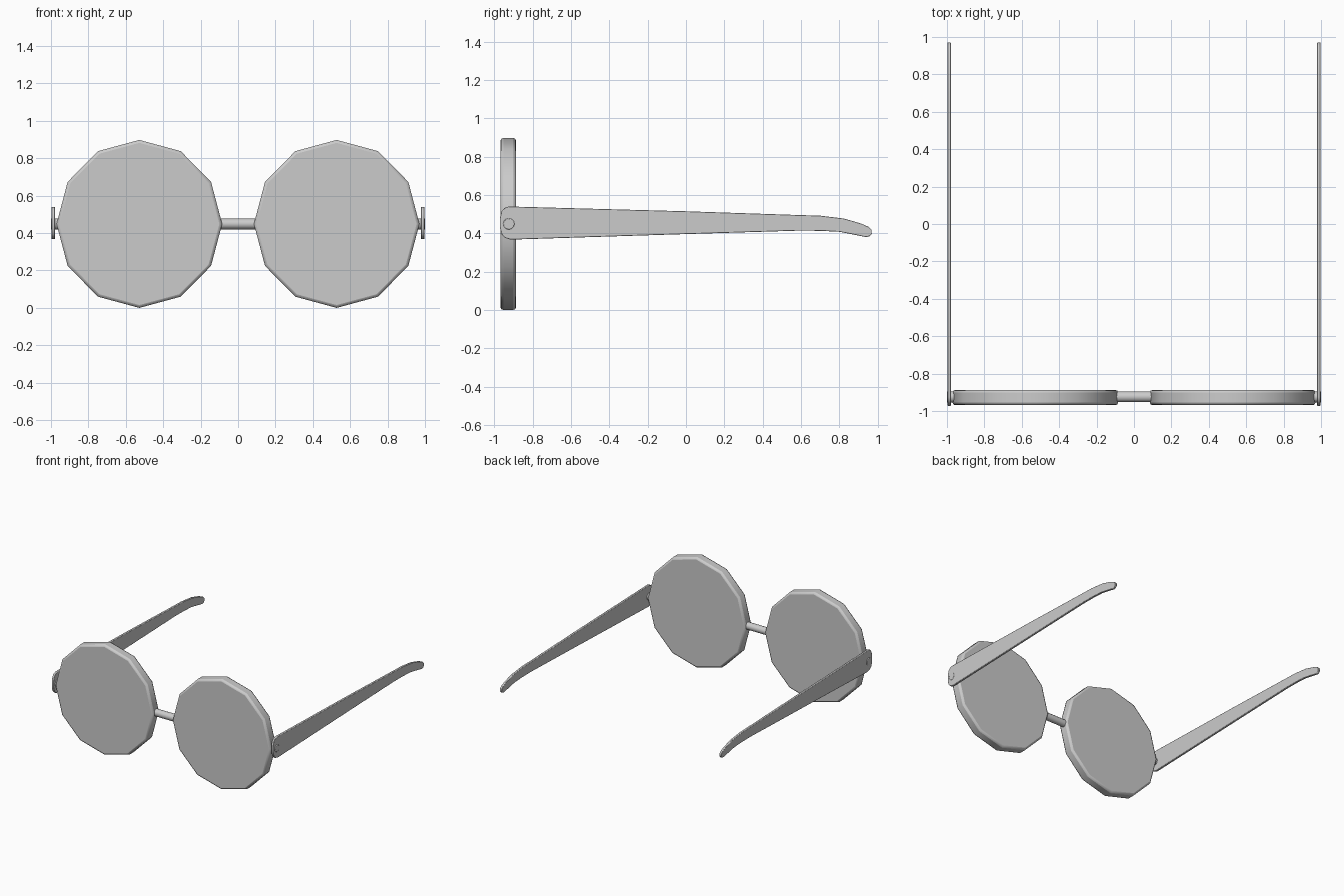
import bpy, bmesh, math
from mathutils import Matrix

if "Cube" in bpy.data.objects:
    bpy.data.objects.remove(bpy.data.objects["Cube"])

LENS_X, MID_Z, MID_Y = 0.5275, 0.449, -0.928


def make_object(name, bm, bevel=0.0, segments=2, smooth=40):
    bmesh.ops.recalc_face_normals(bm, faces=bm.faces)
    mesh = bpy.data.meshes.new(name)
    bm.to_mesh(mesh)
    bm.free()
    ob = bpy.data.objects.new(name, mesh)
    bpy.context.collection.objects.link(ob)
    if bevel:
        mod = ob.modifiers.new("Bevel", "BEVEL")
        mod.width, mod.segments = bevel, segments
        mod.limit_method, mod.angle_limit = "ANGLE", math.radians(50)
    bpy.ops.object.select_all(action="DESELECT")
    bpy.context.view_layer.objects.active = ob
    ob.select_set(True)
    bpy.ops.object.shade_smooth_by_angle(angle=math.radians(smooth))
    return ob


def cylinder(name, axis, centre, radius, depth, sides, scale_x=1.0, bevel=0.0):
    bm = bmesh.new()
    turn = Matrix.Rotation(math.pi / 2, 4, "X" if axis == "Y" else "Y")
    bmesh.ops.create_cone(bm, cap_ends=True, segments=sides, radius1=radius,
                          radius2=radius, depth=depth,
                          matrix=Matrix.Translation(centre)
                          @ Matrix.Diagonal((scale_x, 1, 1, 1)) @ turn)
    return make_object(name, bm, bevel)


def temple_arm(name, side):
    # side outline as (y, z), extruded to a thin strip
    outline = [(-0.925, 0.540), (0.0, 0.515), (0.60, 0.495), (0.70, 0.492),
               (0.825, 0.477), (0.914, 0.451), (0.955, 0.433), (0.969, 0.417),
               (0.970, 0.398), (0.960, 0.385), (0.940, 0.380), (0.878, 0.393),
               (0.80, 0.408), (0.70, 0.413), (0.59, 0.414), (0.0, 0.396),
               (-0.915, 0.367), (-0.943, 0.376), (-0.962, 0.395),
               (-0.972, 0.430), (-0.972, 0.478), (-0.963, 0.514),
               (-0.947, 0.533)]
    bm = bmesh.new()
    face = bm.faces.new([bm.verts.new((side * 0.979, y, z)) for y, z in outline])
    ext = bmesh.ops.extrude_face_region(bm, geom=[face])
    bmesh.ops.translate(bm, vec=(side * 0.018, 0, 0),
                        verts=[v for v in ext["geom"]
                               if isinstance(v, bmesh.types.BMVert)])
    return make_object(name, bm, 0.003)


for side, label in ((-1, "left"), (1, "right")):
    # twelve-sided lens with softened rims
    cylinder(f"{label}_lens", "Y", (side * LENS_X, MID_Y, MID_Z),
             0.449, 0.082, 12, 0.986, 0.015)
    # temple arm and its hinge pin
    temple_arm(f"{label}_temple_arm", side)
    cylinder(f"{label}_hinge_pin", "X", (side * 0.978, MID_Y + 0.003, MID_Z),
             0.030, 0.044, 12, bevel=0.004)

# nose bridge
cylinder("nose_bridge", "X", (0, -0.924, MID_Z), 0.029, 0.19, 12)
